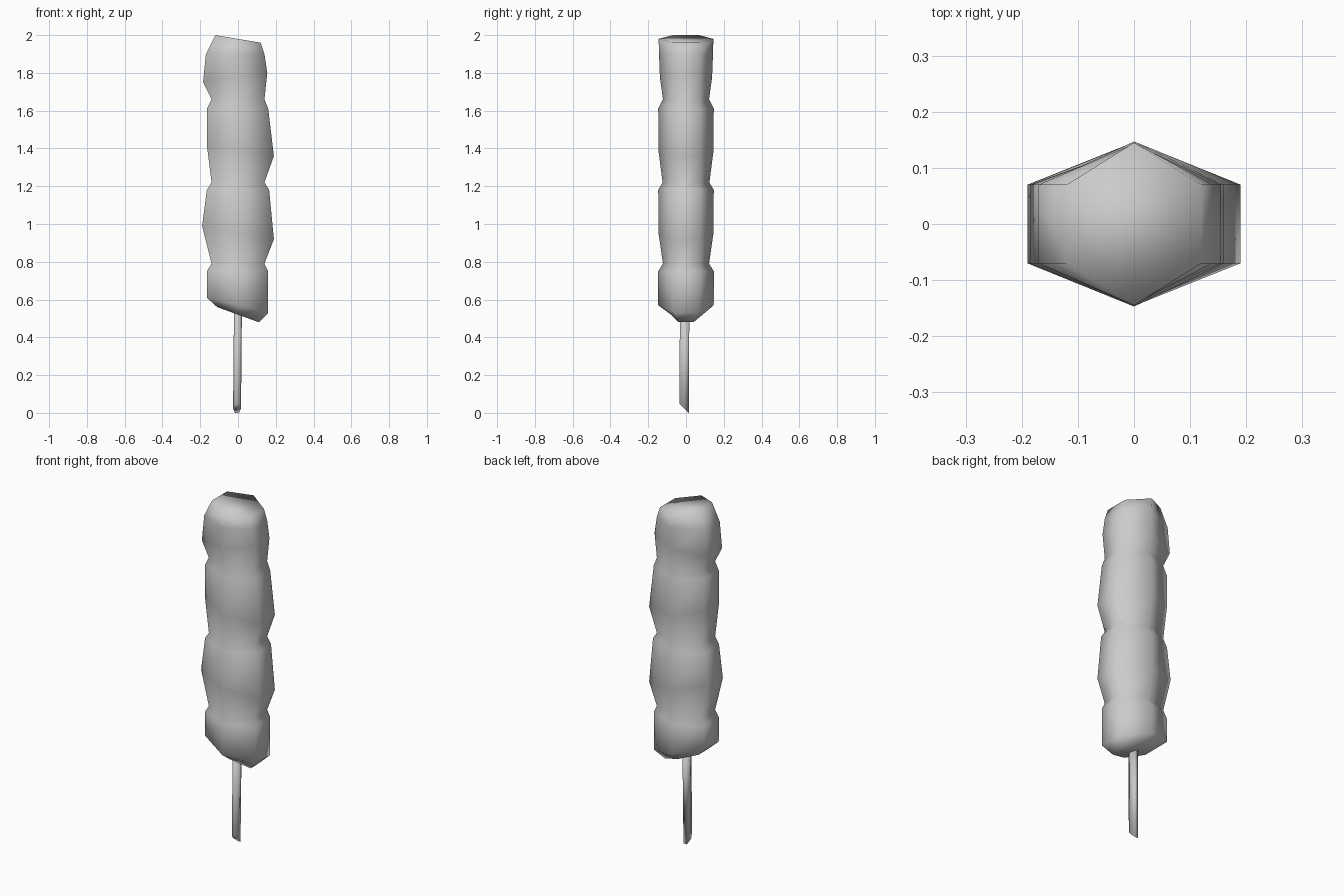
import bpy
import bmesh

if "Cube" in bpy.data.objects:
    bpy.data.objects.remove(bpy.data.objects["Cube"])


def loft(name, rings):
    """Skin equal-length vertex rings (bottom to top) and cap both ends."""
    bm = bmesh.new()
    loops = [[bm.verts.new(p) for p in ring] for ring in rings]
    n = len(loops[0])
    for a, b in zip(loops, loops[1:]):
        for i in range(n):
            j = (i + 1) % n
            bm.faces.new((a[i], a[j], b[j], b[i]))
    bm.faces.new(loops[0][::-1])
    bm.faces.new(loops[-1])
    bmesh.ops.recalc_face_normals(bm, faces=bm.faces)
    for f in bm.faces:
        f.smooth = True
    mesh = bpy.data.meshes.new(name)
    bm.to_mesh(mesh)
    bm.free()
    obj = bpy.data.objects.new(name, mesh)
    bpy.context.collection.objects.link(obj)
    return obj


def body_ring(xl, zl, xr, zr, depth, side=0.07):
    """Six-sided ring, tilted between its left and right edges."""
    zm = (zl + zr) / 2
    return [(xl, -side, zl), (0, -depth, zm), (xr, -side, zr),
            (xr, side, zr), (0, depth, zm), (xl, side, zl)]


# Lumpy coating: left x, left z, right x, right z, depth, side half width
profile = [
    (-0.11, 0.56, 0.11, 0.48, 0.08, 0.04),
    (-0.165, 0.61, 0.16, 0.53, 0.147),
    (-0.165, 0.75, 0.16, 0.75, 0.147),
    (-0.14, 0.79, 0.14, 0.79, 0.122),
    (-0.19, 0.99, 0.19, 0.92, 0.146),
    (-0.165, 1.18, 0.165, 1.18, 0.147),
    (-0.14, 1.22, 0.14, 1.22, 0.124),
    (-0.165, 1.42, 0.19, 1.36, 0.146),
    (-0.165, 1.61, 0.16, 1.61, 0.147),
    (-0.14, 1.66, 0.14, 1.66, 0.122),
    (-0.185, 1.75, 0.155, 1.80, 0.138),
    (-0.17, 1.90, 0.14, 1.90, 0.143),
    (-0.12, 2.00, 0.12, 1.96, 0.145),
]
loft("coated_body", [body_ring(*p) for p in profile])

# Thin stick, cut at a slant at the lower end
hexagon = [(-0.021, 0), (-0.011, -0.025), (0.011, -0.025),
           (0.021, 0), (0.011, 0.025), (-0.011, 0.025)]
bottom = [(x - 0.005, y - 0.01, 0.025 - y) for x, y in hexagon]
top = [(x, y - 0.007, 0.58) for x, y in hexagon]
loft("stick", [bottom, top])
